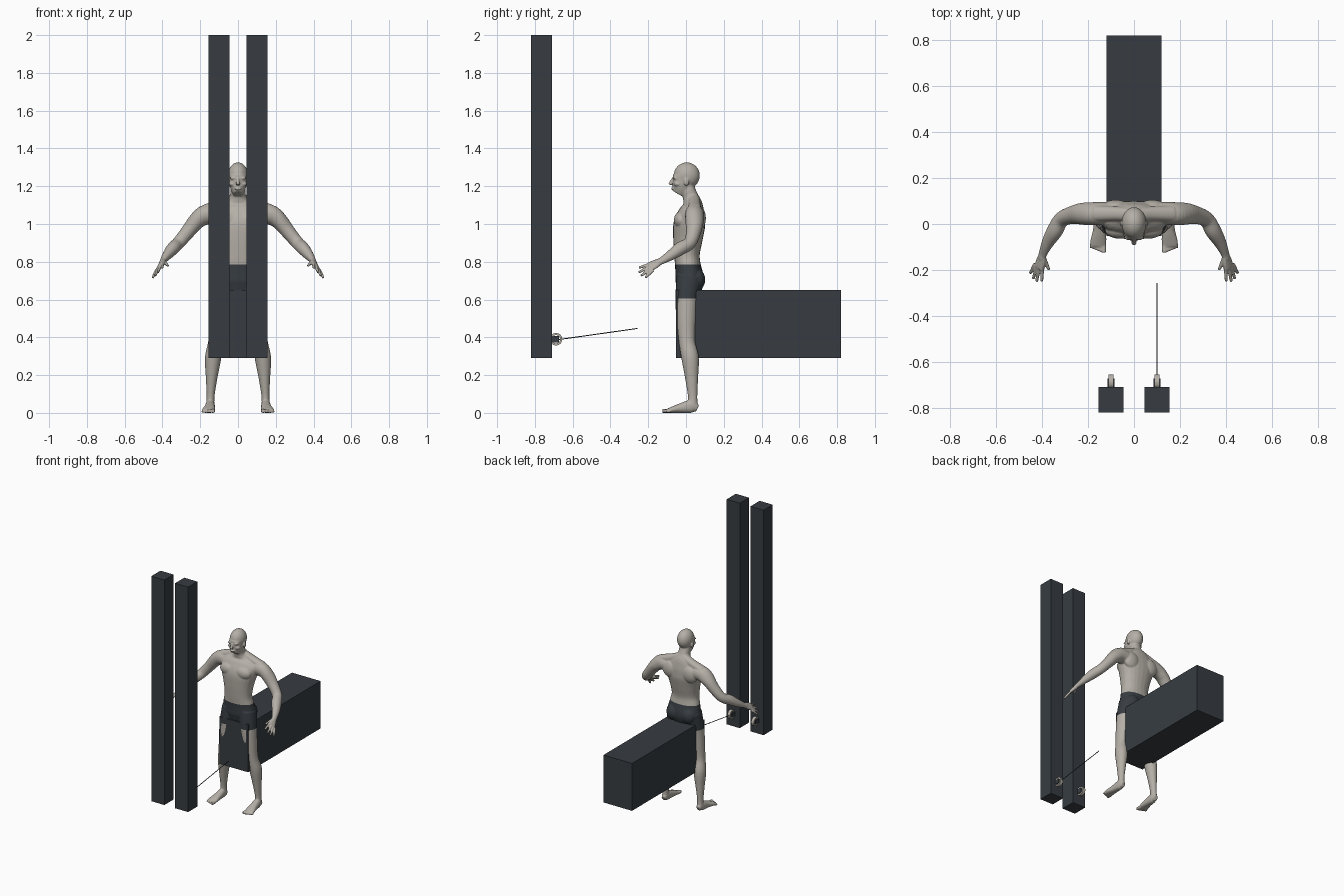
import bpy, bmesh, math
from mathutils import Vector, Matrix

old = bpy.data.objects.get("Cube")
if old:
    bpy.data.objects.remove(old, do_unlink=True)


def material(name, colour):
    mat = bpy.data.materials.new(name)
    mat.use_nodes = True
    mat.diffuse_color = (*colour, 1)
    mat.node_tree.nodes["Principled BSDF"].inputs["Base Color"].default_value = (*colour, 1)
    return mat


PALE = material("pale_stone", (.46, .43, .385))
DARK = material("charcoal", (.038, .046, .054))


def add_object(name, bm, *mats):
    mesh = bpy.data.meshes.new(name)
    bmesh.ops.recalc_face_normals(bm, faces=bm.faces[:])
    bm.to_mesh(mesh)
    bm.free()
    obj = bpy.data.objects.new(name, mesh)
    bpy.context.collection.objects.link(obj)
    for mat in mats:
        mesh.materials.append(mat)
    return obj


def block(name, low, high, mat):
    low, high = Vector(low), Vector(high)
    bm = bmesh.new()
    bmesh.ops.create_cube(bm, size=1, matrix=Matrix.Translation((low + high) / 2)
                          @ Matrix.Diagonal((*(high - low), 1)))
    return add_object(name, bm, mat)


def smooth_sections(sections, steps=5):
    """Catmull-Rom curve through sections of (x, y, z, width, depth)."""
    pts = [sections[0], *sections, sections[-1]]
    out = []
    for p, q, r, s in zip(pts, pts[1:], pts[2:], pts[3:]):
        for k in range(steps):
            t = k / steps
            out.append([b + t * (c - a + t * (2 * a - 5 * b + 4 * c - d
                        + t * (3 * b - a - 3 * c + d))) / 2
                        for a, b, c, d in zip(p, q, r, s)])
    return out + [list(sections[-1])]


def loft(bm, sections, side=(1, 0, 0), power=.9, count=24):
    """Skin of rounded cross-sections; width runs along the side vector."""
    rows = smooth_sections(sections)
    centres = [Vector(row[:3]) for row in rows]
    rings = []
    for i, row in enumerate(rows):
        tangent = (centres[min(i + 1, len(rows) - 1)] - centres[max(i - 1, 0)]).normalized()
        u = Vector(side)
        u = (u - tangent * u.dot(tangent)).normalized()
        v = tangent.cross(u)
        ring = []
        for k in range(count):
            angle = math.tau * k / count
            c, s = math.cos(angle), math.sin(angle)
            c = math.copysign(abs(c) ** power, c)
            s = math.copysign(abs(s) ** power, s)
            ring.append(bm.verts.new(centres[i] + u * c * row[3] + v * s * row[4]))
        rings.append(ring)
    for one, two in zip(rings, rings[1:]):
        for k in range(count):
            n = (k + 1) % count
            bm.faces.new((one[k], one[n], two[n], two[k]))
    bm.faces.new(rings[0][::-1])
    bm.faces.new(rings[-1])


def ball(bm, centre, radii):
    bmesh.ops.create_icosphere(bm, subdivisions=4, radius=1, matrix=Matrix.Translation(centre)
                               @ Matrix.Diagonal((*radii, 1)))


body = bmesh.new()

# Left arm, shoulder to wrist
loft(body, [(.10, .045, 1.045, .05, .05), (.165, .045, 1.05, .054, .05),
            (.215, .045, 1.02, .05, .045), (.265, .04, .96, .04, .038),
            (.315, .02, .90, .034, .034), (.345, -.03, .87, .036, .034),
            (.375, -.08, .835, .028, .026), (.397, -.13, .805, .02, .016),
            (.402, -.15, .796, .021, .015)], side=(.5, .2, -.6), power=1)

# Left hand: palm, then thumb and fingers
spread = (.6, .25, -.7)
loft(body, [(.398, -.135, .802, .018, .014), (.406, -.165, .787, .027, .013),
            (.415, -.19, .774, .029, .01)], side=spread)
fingers = [((.39, -.15, .80), (.37, -.20, .778)),
           ((.398, -.185, .79), (.402, -.25, .768)),
           ((.412, -.187, .778), (.424, -.25, .744)),
           ((.422, -.182, .766), (.439, -.238, .726)),
           ((.431, -.174, .756), (.452, -.215, .716))]
for root, tip in fingers:
    loft(body, [(*root, .009, .009), (*tip, .007, .007)], side=spread, power=1, count=12)

# Left leg, hip to ankle
loft(body, [(.07, .02, .72, .06, .07), (.08, .006, .62, .062, .062),
            (.097, .002, .50, .053, .054), (.118, .005, .38, .039, .043),
            (.132, .022, .29, .043, .046), (.14, .03, .18, .03, .034),
            (.145, .035, .09, .021, .025), (.147, .035, .04, .022, .027)], power=1)

# Left foot and toes
loft(body, [(.145, .06, .022, .016, .018), (.147, .03, .034, .024, .034),
            (.15, -.03, .025, .029, .025), (.155, -.075, .016, .035, .016),
            (.157, -.098, .011, .033, .011)])
for k in range(5):
    x, reach = .132 + .0135 * k, -.124 + .005 * k
    size = .011 - .001 * k
    loft(body, [(x, -.085, size, size, size), (x, reach, size, size, size)], count=12)

# Left muscle masses: trapezius, chest, buttock
loft(body, [(.01, .04, 1.135, .03, .03), (.08, .045, 1.105, .032, .03),
            (.17, .045, 1.075, .035, .03)], side=(0, 1, 0))
ball(body, (.06, -.028, 1.02), (.066, .036, .046))
ball(body, (.06, .052, .705), (.058, .05, .06))
ball(body, (.08, .068, 1.03), (.065, .037, .065))

# Left side of the head: ear, brow, cheek
ball(body, (.054, .002, 1.222), (.008, .014, .021))
ball(body, (.022, -.058, 1.243), (.021, .013, .008))
ball(body, (.03, -.045, 1.212), (.017, .02, .013))

# Right side as a reflected copy
copy = bmesh.ops.duplicate(body, geom=body.verts[:] + body.edges[:] + body.faces[:])["geom"]
bmesh.ops.scale(body, vec=(-1, 1, 1), verts=[g for g in copy if isinstance(g, bmesh.types.BMVert)])
bmesh.ops.reverse_faces(body, faces=[g for g in copy if isinstance(g, bmesh.types.BMFace)])

# Torso and neck
loft(body, [(0, .015, .64, .09, .06), (0, .02, .70, .128, .076),
            (0, .01, .78, .115, .068), (0, .005, .84, .103, .068),
            (0, .01, .92, .114, .078), (0, .018, 1.0, .137, .084),
            (0, .03, 1.06, .148, .07), (0, .035, 1.105, .10, .052),
            (0, .025, 1.14, .047, .042), (0, .012, 1.18, .04, .038),
            (0, .005, 1.22, .036, .036)])

# Skull, jaw, nose and lips
ball(body, (0, .004, 1.256), (.054, .069, .07))
loft(body, [(0, -.012, 1.255, .049, .058), (0, -.018, 1.21, .046, .053),
            (0, -.028, 1.18, .037, .045), (0, -.04, 1.158, .024, .032)])
loft(body, [(0, -.066, 1.242, .007, .008), (0, -.08, 1.217, .01, .01),
            (0, -.084, 1.207, .013, .009)])
ball(body, (0, -.071, 1.187), (.018, .008, .007))

# Fuse the figure into one smooth skin
figure = add_object("standing_figure", body, PALE, DARK)
fuse = figure.modifiers.new("fuse", 'REMESH')
fuse.mode = 'VOXEL'
fuse.voxel_size = .004
relax = figure.modifiers.new("relax", 'SMOOTH')
relax.factor = .5
relax.iterations = 4
graph = bpy.context.evaluated_depsgraph_get()
skin = bpy.data.meshes.new_from_object(figure.evaluated_get(graph))
figure.modifiers.clear()
figure.data = skin
skin.materials.clear()
for mat in (PALE, DARK):
    skin.materials.append(mat)

# Shorts: cut clean hems, then colour the band between them
HEM, WAIST = .605, .785
bm = bmesh.new()
bm.from_mesh(skin)
for height in (HEM, WAIST):
    bmesh.ops.bisect_plane(bm, geom=bm.verts[:] + bm.edges[:] + bm.faces[:],
                           plane_co=(0, 0, height), plane_no=(0, 0, 1))
for face in bm.faces:
    face.smooth = True
    spot = face.calc_center_median()
    face.material_index = int(HEM < spot.z < WAIST and abs(spot.x) < .2)
bm.to_mesh(skin)
bm.free()

# Long beam behind the figure
block("long_beam", (-.12, -.052, .29), (.12, .82, .65), DARK)

# Upright posts, each with a bracket and ring
for label, x in (("left", .1), ("right", -.1)):
    block(label + "_post", (x - .055, -.82, .29), (x + .055, -.71, 2), DARK)
    block(label + "_bracket", (x - .015, -.712, .373), (x + .015, -.672, .406), DARK)
    bm = bmesh.new()
    bmesh.ops.create_cone(bm, cap_ends=False, segments=32, radius1=.033, radius2=.033, depth=.022,
                          matrix=Matrix.Translation((x, -.688, .39))
                          @ Matrix.Rotation(math.pi / 2, 4, 'Y'))
    ring = add_object(label + "_ring", bm, PALE)
    wall = ring.modifiers.new("wall", 'SOLIDIFY')
    wall.thickness = .011
    wall.offset = -1

# Thin rod reaching from the left ring
bm = bmesh.new()
loft(bm, [(.1, -.69, .386, .0025, .0025), (.1, -.257, .447, .0025, .0025)], power=1, count=8)
add_object("thin_rod", bm, DARK)
